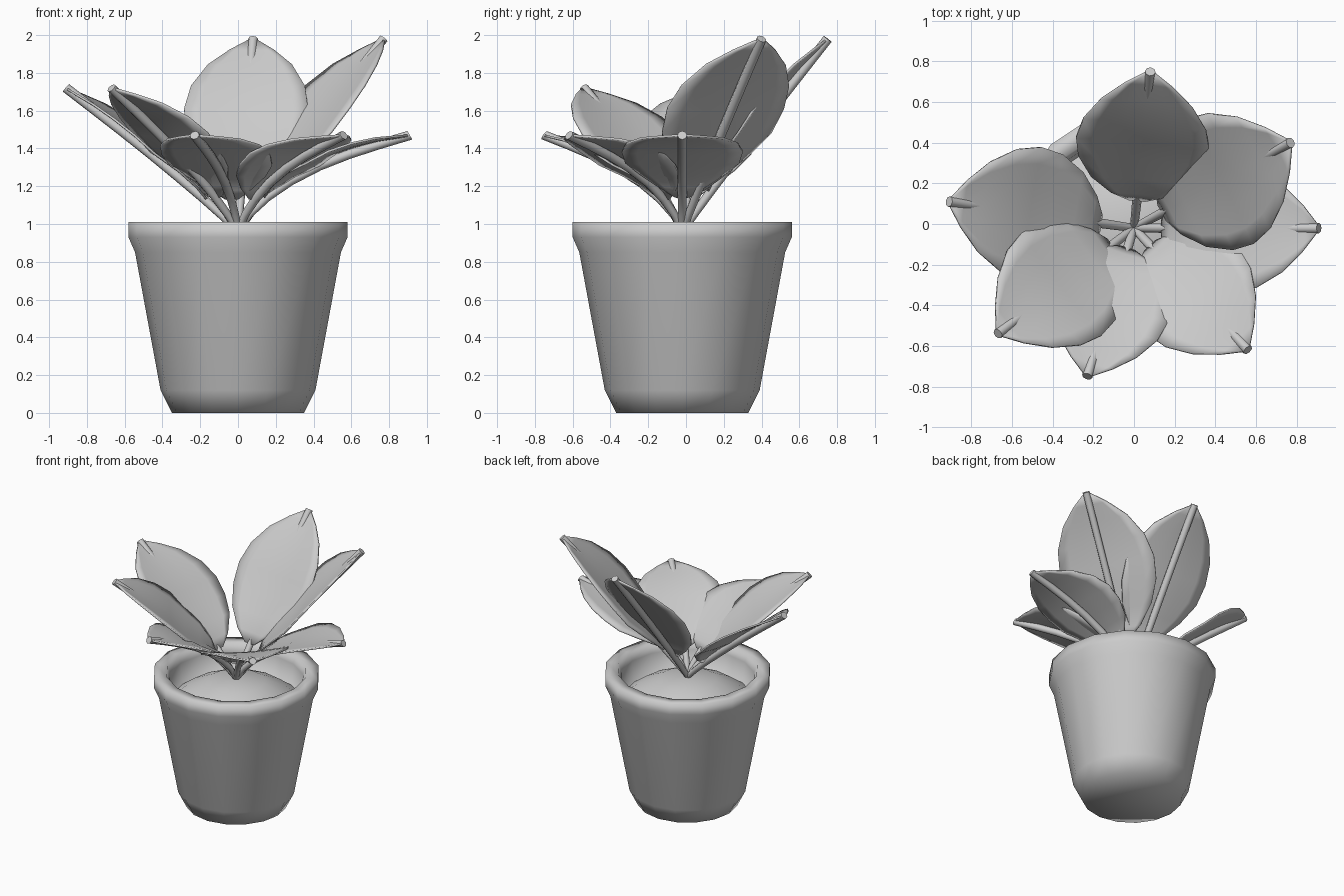
import bpy, bmesh, math
from mathutils import Vector

cube = bpy.data.objects.get("Cube")
if cube:
    bpy.data.objects.remove(cube, do_unlink=True)

grey = bpy.data.materials.new("plain_grey")
grey.use_nodes = True
colour = (0.6, 0.6, 0.6, 1)
grey.diffuse_color = colour
grey.node_tree.nodes["Principled BSDF"].inputs["Base Color"].default_value = colour

ROOT = Vector((0, -0.02, 0.96))


def finish(name, bm, angle=50):
    """Turn a bmesh into a smooth shaded object."""
    bmesh.ops.recalc_face_normals(bm, faces=bm.faces)
    mesh = bpy.data.meshes.new(name)
    bm.to_mesh(mesh)
    bm.free()
    mesh.materials.append(grey)
    obj = bpy.data.objects.new(name, mesh)
    bpy.context.collection.objects.link(obj)
    bpy.ops.object.select_all(action='DESELECT')
    obj.select_set(True)
    bpy.context.view_layer.objects.active = obj
    bpy.ops.object.shade_smooth_by_angle(angle=math.radians(angle))
    return obj


def lathe(name, profile, sides=16):
    """Spin an (r, z) profile around the vertical line through the root."""
    bm = bmesh.new()
    verts = [bm.verts.new((r, ROOT.y, z)) for r, z in profile]
    edges = [bm.edges.new(pair) for pair in zip(verts, verts[1:])]
    bmesh.ops.spin(bm, geom=verts + edges, cent=(0, ROOT.y, 0), axis=(0, 0, 1),
                   angle=math.tau, steps=sides)
    bmesh.ops.remove_doubles(bm, verts=bm.verts, dist=0.0005)
    return finish(name, bm, 120)


# Pot with a rounded foot and a thick soft rim
lathe("pot", [(0, 0), (0.35, 0), (0.41, 0.12), (0.545, 0.85), (0.58, 0.93),
              (0.58, 1.01), (0.49, 1.01), (0.47, 0.95), (0.45, 0.78), (0, 0.78)])

# Soil mound
lathe("soil", [(0, 0.96), (0.2, 0.94), (0.35, 0.87), (0.46, 0.79)])

# Blade outline: position along the stem, share of full width, height over stem
OUTLINE = [(0.2, 0.12, 0.01), (0.26, 0.4, 0.025), (0.36, 0.72, 0.03),
           (0.48, 0.94, 0.021), (0.6, 1, 0.03), (0.72, 0.92, 0.03),
           (0.84, 0.68, 0.022), (0.93, 0.36, 0.008), (0.99, 0.08, 0)]
ACROSS = [-1, -0.75, -0.4, 0, 0.4, 0.75, 1]


class Spine:
    """Leaf centre line, arched upwards between the root and the tip."""

    def __init__(self, tip, arch):
        self.along = tip - ROOT
        self.side = Vector((0, 0, 1)).cross(self.along).normalized()
        self.up = self.along.cross(self.side).normalized()
        self.arch = arch

    def point(self, t, across=0, height=0):
        lift = self.arch * math.sin(math.pi * t ** 0.75)
        return ROOT + self.along * t + self.side * across + self.up * (lift + height)


def build_stem(name, spine):
    """Round rod from the soil to the leaf tip."""
    bm = bmesh.new()
    rings = []
    for t in (0, 0.1, 0.22, 0.36, 0.52, 0.68, 0.84, 1):
        radius = 0.02 + 0.006 * min(1, 3 * t)
        rings.append([bm.verts.new(spine.point(t, radius * math.cos(a),
                                               radius * math.sin(a)))
                      for a in (math.tau * i / 8 for i in range(8))])
    for low, high in zip(rings, rings[1:]):
        for i in range(8):
            j = (i + 1) % 8
            bm.faces.new((low[i], low[j], high[j], high[i]))
    bm.faces.new(rings[0])
    bm.faces.new(rings[-1])
    finish(name, bm)


def build_blade(name, spine, half_width):
    """Thin, nearly flat blade with slightly raised edges."""
    bm = bmesh.new()
    rows = []
    for t, share, height in OUTLINE:
        w = half_width * share
        rows.append([bm.verts.new(spine.point(
            t, w * s, height + 0.07 * w * abs(s) ** 1.6)) for s in ACROSS])
    for low, high in zip(rows, rows[1:]):
        for i in range(len(ACROSS) - 1):
            bm.faces.new((low[i], low[i + 1], high[i + 1], high[i]))
    blade = finish(name, bm)
    solid = blade.modifiers.new("thickness", 'SOLIDIFY')
    solid.thickness = 0.012
    solid.offset = 0


# Leaves: tip position, half width and arch height
LEAVES = {
    "back": ((0.08, 0.75, 1.98), 0.33, 0.01),
    "back_left": ((0.77, 0.4, 1.98), 0.35, 0.01),
    "right": ((-0.91, 0.11, 1.72), 0.33, 0.02),
    "front_right": ((-0.67, -0.54, 1.72), 0.32, 0.04),
    "left": ((0.91, -0.02, 1.47), 0.32, 0.1),
    "front_left": ((0.56, -0.62, 1.47), 0.31, 0.09),
    "front": ((-0.23, -0.75, 1.47), 0.3, 0.09),
}
for place, (tip, half_width, arch) in LEAVES.items():
    spine = Spine(Vector(tip), arch)
    build_stem(place + "_leaf_stem", spine)
    build_blade(place + "_leaf_blade", spine, half_width)
